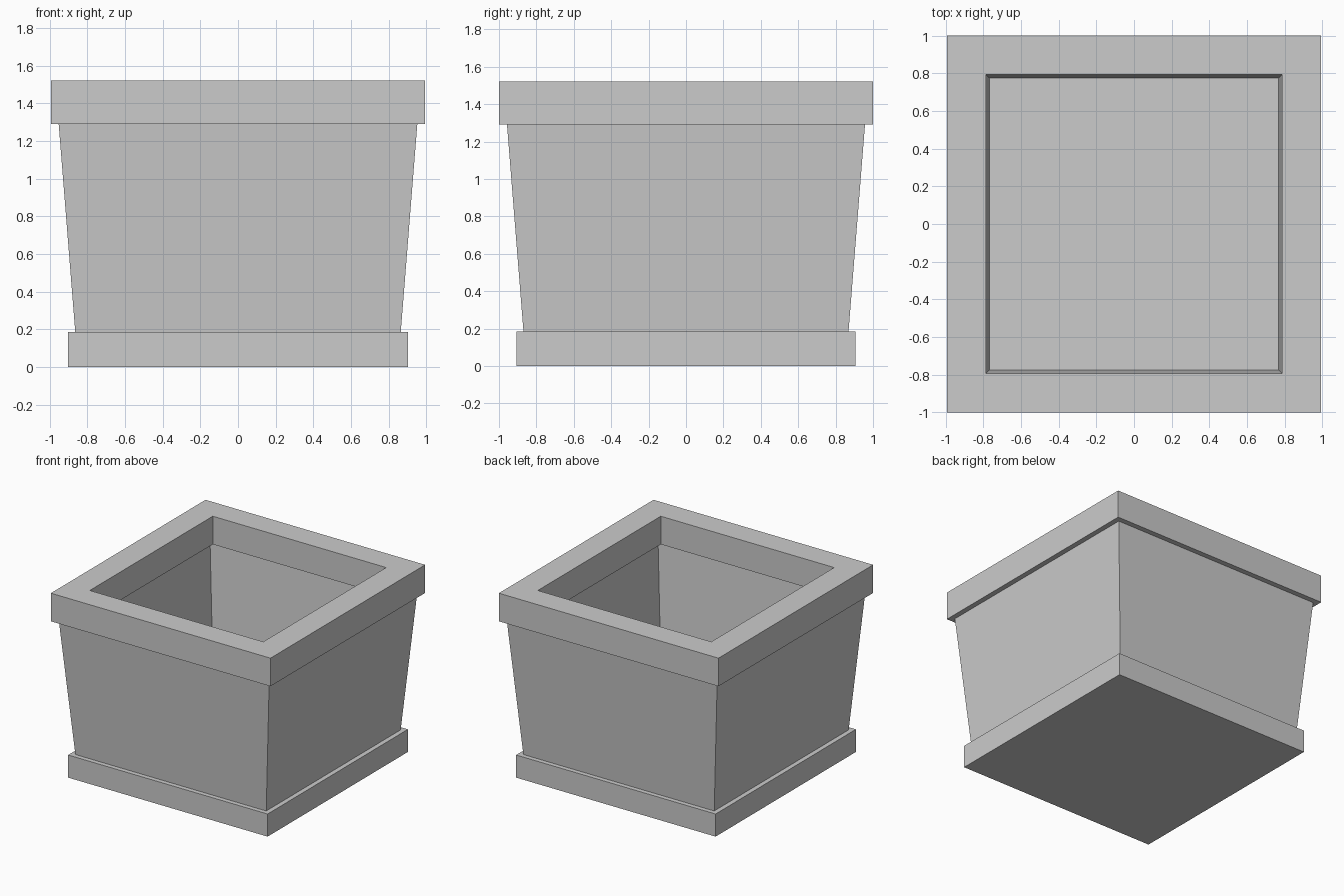
import bpy
import bmesh

cube = bpy.data.objects.get("Cube")
if cube:
    bpy.data.objects.remove(cube, do_unlink=True)

stone = bpy.data.materials.new("grey_stone")
stone.use_nodes = True
GREY = (0.6, 0.6, 0.6, 1)
stone.diffuse_color = GREY
stone.node_tree.nodes["Principled BSDF"].inputs["Base Color"].default_value = GREY


def rect_loft(name, profile, loop=False, caps=False):
    """Skin rectangular rings given as (half x, half y, z)."""
    bm = bmesh.new()
    rings = [[bm.verts.new((sx * hx, sy * hy, z))
              for sx, sy in ((-1, -1), (1, -1), (1, 1), (-1, 1))]
             for hx, hy, z in profile]
    pairs = list(zip(rings, rings[1:]))
    if loop:
        pairs.append((rings[-1], rings[0]))
    for a, b in pairs:
        for i in range(4):
            j = (i + 1) % 4
            bm.faces.new((a[i], a[j], b[j], b[i]))
    if caps:
        bm.faces.new(rings[0][::-1])
        bm.faces.new(rings[-1])
    bmesh.ops.recalc_face_normals(bm, faces=bm.faces)
    mesh = bpy.data.meshes.new(name)
    bm.to_mesh(mesh)
    bm.free()
    mesh.materials.append(stone)
    obj = bpy.data.objects.new(name, mesh)
    bpy.context.collection.objects.link(obj)
    return obj


BASE_TOP, RIM_BOTTOM, RIM_TOP = 0.185, 1.29, 1.52

# Square plinth, whose top is also the floor of the pot
rect_loft("base", [(0.903, 0.907, 0), (0.903, 0.907, BASE_TOP)], caps=True)

# Flared walls of even thickness
rect_loft("walls", [(0.864, 0.869, BASE_TOP), (0.952, 0.957, RIM_BOTTOM),
                    (0.856, 0.861, RIM_BOTTOM), (0.768, 0.776, BASE_TOP)], loop=True)

# Thick rim overhanging the walls inside and out
rect_loft("rim", [(0.994, 1, RIM_BOTTOM), (0.994, 1, RIM_TOP),
                  (0.785, 0.795, RIM_TOP), (0.785, 0.795, RIM_BOTTOM)], loop=True)
